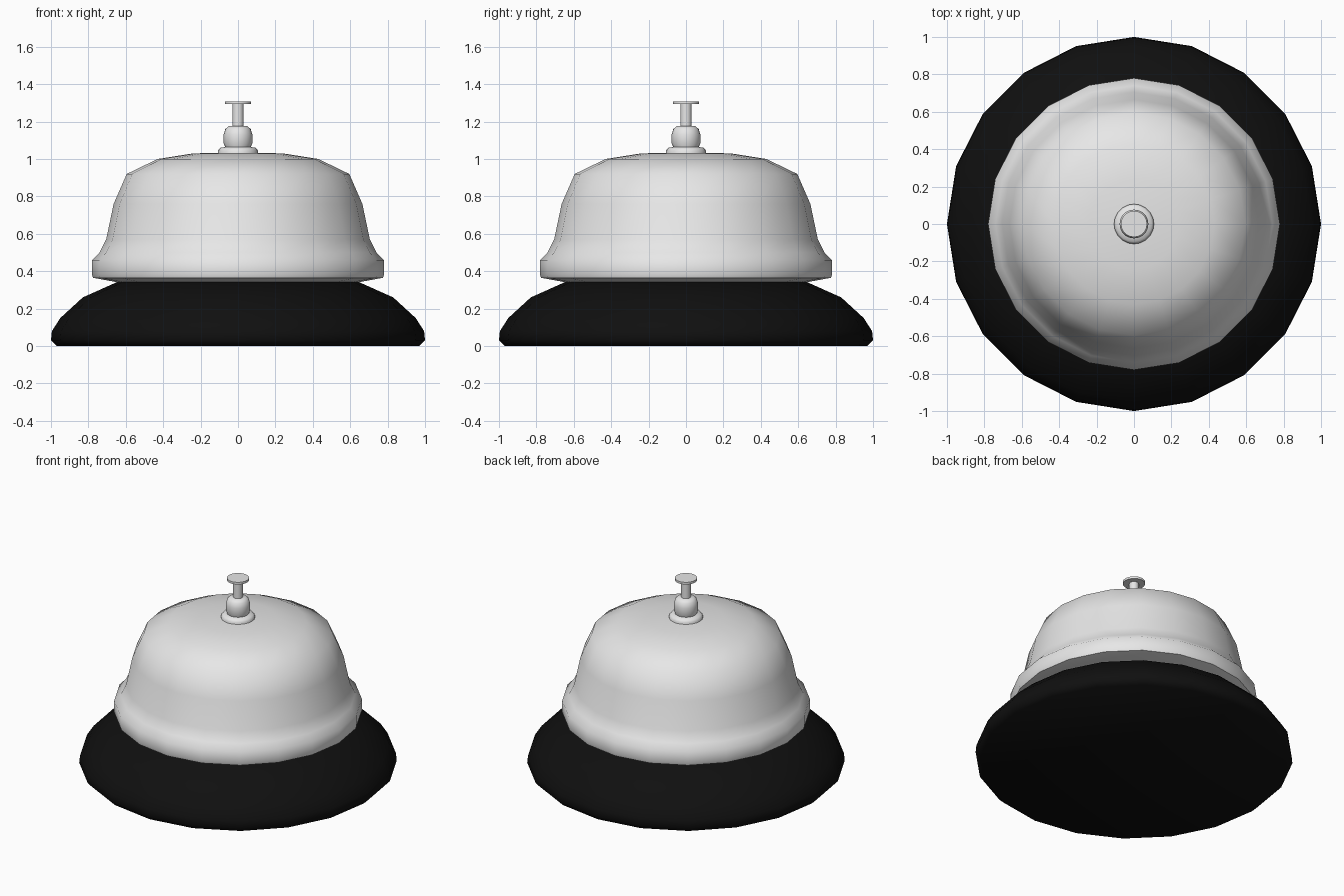
import bpy
import bmesh
import math

cube = bpy.data.objects.get("Cube")
if cube:
    bpy.data.objects.remove(cube, do_unlink=True)


def make_material(name, value, roughness):
    mat = bpy.data.materials.new(name)
    mat.use_nodes = True
    color = (value, value, value, 1)
    mat.diffuse_color = color
    bsdf = mat.node_tree.nodes["Principled BSDF"]
    bsdf.inputs["Base Color"].default_value = color
    bsdf.inputs["Roughness"].default_value = roughness
    return mat


def lathe(name, profile, mat, sides=20, smooth_angle=60):
    """Spin a (radius, height) profile around z into a closed solid."""
    bm = bmesh.new()
    verts = [bm.verts.new((r, 0, z)) for r, z in profile]
    edges = [bm.edges.new(pair) for pair in zip(verts, verts[1:])]
    bmesh.ops.spin(bm, geom=verts + edges, cent=(0, 0, 0), axis=(0, 0, 1),
                   angle=math.tau, steps=sides)
    bmesh.ops.remove_doubles(bm, verts=bm.verts, dist=0.0005)
    bmesh.ops.recalc_face_normals(bm, faces=bm.faces)
    mesh = bpy.data.meshes.new(name)
    bm.to_mesh(mesh)
    bm.free()
    mesh.materials.append(mat)
    obj = bpy.data.objects.new(name, mesh)
    bpy.context.collection.objects.link(obj)
    bpy.ops.object.select_all(action="DESELECT")
    obj.select_set(True)
    bpy.context.view_layer.objects.active = obj
    bpy.ops.object.shade_smooth_by_angle(angle=math.radians(smooth_angle))
    return obj


black = make_material("black base", 0.005, 0.5)
silver = make_material("light grey metal", 0.8, 0.4)

# Flared base with a flat underside
lathe("base", [(0, 0), (0.97, 0), (1, 0.03), (0.995, 0.08), (0.95, 0.15),
               (0.83, 0.26), (0.64, 0.345), (0, 0.345)], black)

# Bell dome with a thick rim
lathe("bell", [(0, 0.34), (0.64, 0.34), (0.775, 0.365), (0.78, 0.38),
               (0.78, 0.46), (0.74, 0.5), (0.705, 0.57), (0.665, 0.76),
               (0.595, 0.92), (0.43, 1.0), (0.24, 1.03), (0, 1.035)], silver)

# Collar where the plunger enters the dome
lathe("collar", [(0, 1.02), (0.107, 1.02), (0.107, 1.045), (0.095, 1.06),
                 (0.06, 1.066), (0, 1.066)], silver)

# Rounded nut
lathe("plunger_nut", [(0, 1.055), (0.065, 1.055), (0.077, 1.085),
                      (0.077, 1.13), (0.068, 1.16), (0.05, 1.176),
                      (0, 1.176)], silver)

# Plunger stem and push button
lathe("plunger_stem", [(0, 1.16), (0.03, 1.16), (0.03, 1.298), (0, 1.298)], silver)
lathe("push_button", [(0, 1.293), (0.07, 1.293), (0.07, 1.308), (0, 1.308)], silver)
